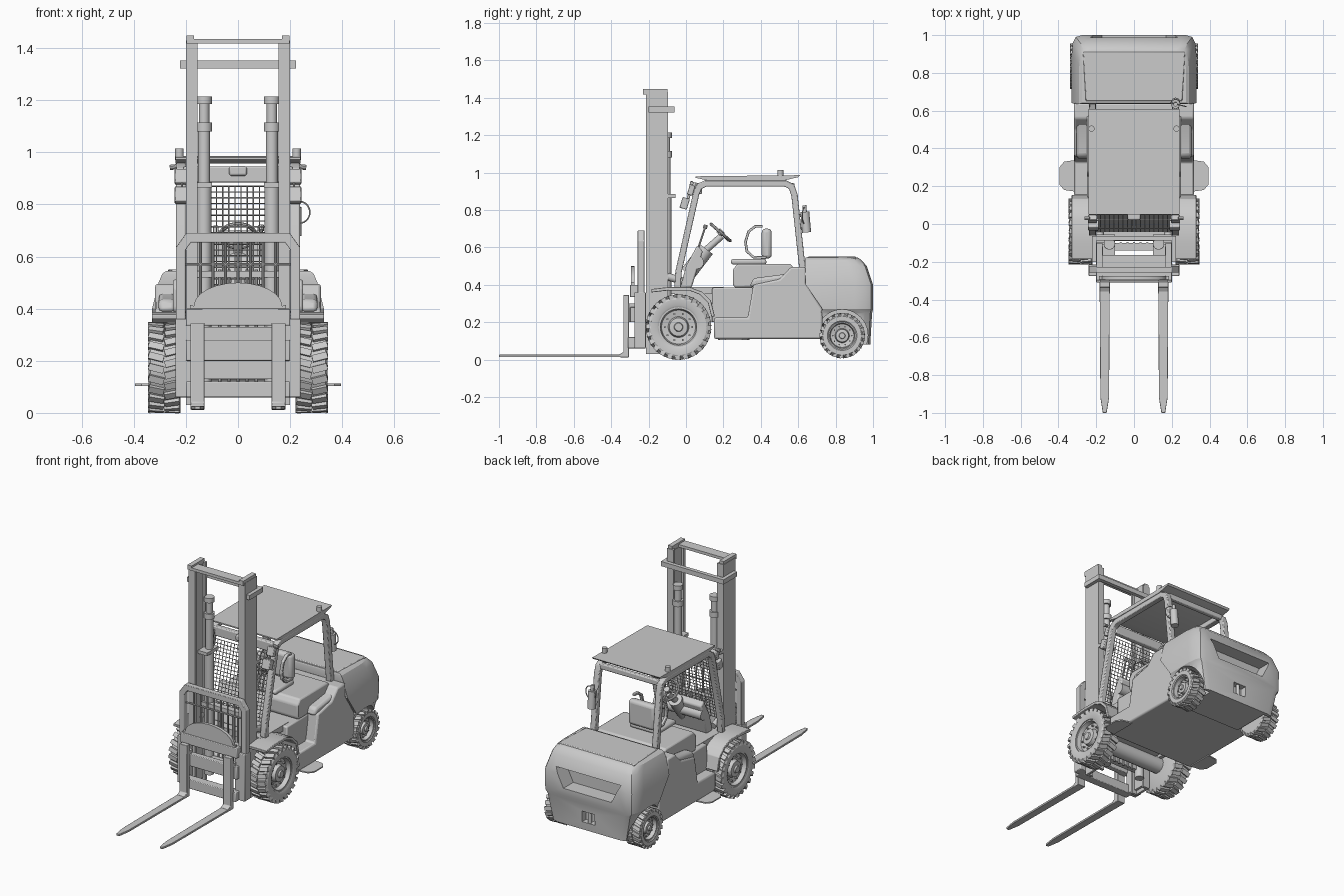
import bpy, bmesh, math
from mathutils import Vector, Matrix

if "Cube" in bpy.data.objects:
    bpy.data.objects.remove(bpy.data.objects["Cube"])

def finish(name, bm, bev=0, mir=False, seg=2):
    bmesh.ops.remove_doubles(bm, verts=bm.verts, dist=1e-5)
    bmesh.ops.recalc_face_normals(bm, faces=bm.faces)
    me = bpy.data.meshes.new(name)
    bm.to_mesh(me)
    bm.free()
    ob = bpy.data.objects.new(name, me)
    bpy.context.collection.objects.link(ob)
    if bev:
        m = ob.modifiers.new("Bevel", 'BEVEL')
        m.width, m.segments, m.limit_method = bev, seg, 'ANGLE'
    if mir:
        ob.modifiers.new("Mirror", 'MIRROR')
    return ob

def add_box(bm, x0, x1, y0, y1, z0, z1, rot=Matrix()):
    c = Vector(((x0+x1)/2, (y0+y1)/2, (z0+z1)/2))
    s = Matrix.Diagonal((x1-x0, y1-y0, z1-z0, 1))
    bmesh.ops.create_cube(bm, size=1, matrix=rot @ Matrix.Translation(c) @ s)

def box(name, *d, bev=0, mir=False, seg=2):
    bm = bmesh.new()
    add_box(bm, *d)
    return finish(name, bm, bev, mir, seg)

def add_rings(bm, rings, closed=False):
    vs = [[bm.verts.new(p) for p in r] for r in rings]
    n = len(vs[0])
    for a, b in zip(vs, vs[1:] + vs[:1] if closed else vs[1:]):
        for i in range(n):
            bm.faces.new((a[i], a[(i+1) % n], b[(i+1) % n], b[i]))
    if not closed:
        bm.faces.new(vs[0])
        bm.faces.new(vs[-1])

def prism(name, pts, axis, a, b, bev=0, mir=False):
    """Extrude a 2D outline along x (pts are y,z), y (x,z) or z (x,y)."""
    put = {'x': lambda p, t: (t, *p), 'y': lambda p, t: (p[0], t, p[1]), 'z': lambda p, t: (*p, t)}[axis]
    bm = bmesh.new()
    add_rings(bm, [[put(p, t) for p in pts] for t in (a, b)])
    return finish(name, bm, bev, mir)

def strip(pts, t):
    """Outline of thickness t around an open 2D path."""
    P = [Vector(p) for p in pts]
    l, r = [], []
    for i, p in enumerate(P):
        d0 = (p - P[max(i-1, 0)]).normalized() if i else (P[1]-p).normalized()
        d1 = (P[i+1]-p).normalized() if i < len(P)-1 else d0
        d = (d0+d1).normalized()
        n = Vector((-d.y, d.x)) * t/2 / max(d.dot(d0), .4)
        l.append(p+n)
        r.append(p-n)
    return [tuple(v) for v in l + r[::-1]]

def add_cyl(bm, p0, p1, r, n=20, r2=None):
    p0, p1 = Vector(p0), Vector(p1)
    d = p1-p0
    m = Matrix.Translation((p0+p1)/2) @ d.to_track_quat('Z', 'Y').to_matrix().to_4x4()
    bmesh.ops.create_cone(bm, cap_ends=True, segments=n, radius1=r, radius2=r if r2 is None else r2,
                          depth=d.length, matrix=m)

def cyls(name, items, mir=False, n=20):
    bm = bmesh.new()
    for it in items:
        add_cyl(bm, it[0], it[1], it[2], n)
    return finish(name, bm, 0, mir)

def torus(name, c, R, r, normal, mir=False):
    bm = bmesh.new()
    q = Vector(normal).to_track_quat('Z', 'Y')
    tau = math.tau
    add_rings(bm, [[Vector(c) + q @ Vector(((R+r*math.cos(tau*j/8))*math.cos(tau*i/28),
              (R+r*math.cos(tau*j/8))*math.sin(tau*i/28), r*math.sin(tau*j/8))) for j in range(8)]
              for i in range(28)], closed=True)
    return finish(name, bm, 0, mir)

def wheel(name, c, R, w, lugs):
    prof = [(-.5, .3), (-.5, .85), (-.44, .93), (.44, .93), (.5, .86), (.5, .66), (.46, .61), (.42, .61),
            (.42, .56), (.2, .52), (.15, .32), (.36, .28), (.38, .14), (.46, .12)]
    bm = bmesh.new()
    add_rings(bm, [[Vector(c) + Vector((x*w, r*R*math.cos(math.tau*i/48), r*R*math.sin(math.tau*i/48)))
                    for i in range(48)] for x, r in prof])
    T = Matrix.Translation(c)
    for i in range(lugs):                                  # staggered tread blocks
        for s in (-1, 1):
            rot = T @ Matrix.Rotation(math.tau*(i + s*.25)/lugs, 4, 'X')
            h = math.pi*R/lugs*.58
            skew = Matrix.Translation((0, 0, R*.9)) @ Matrix.Rotation(s*.25, 4, 'Z')
            a, b = sorted((s*.02*w, s*.505*w))
            add_box(bm, a, b, -h, h, -.05*R, .1*R, rot @ skew)
    for i in range(10):                                    # wheel bolts
        a = math.tau*i/10
        p = Vector(c) + Vector((.15*w, .42*R*math.cos(a), .42*R*math.sin(a)))
        add_cyl(bm, p, p + Vector((.14*w, 0, 0)), .035*R, 6)
    return finish(name, bm, 0, True)

# Wheels and axles
wheel("front_wheels", (.283, -.04, .174), .174, .122, 24)
wheel("rear_wheels", (.283, .835, .128), .12, .11, 20)
cyls("axles", [((-.24, -.04, .174), (.24, -.04, .174), .05), ((-.25, .835, .128), (.25, .835, .128), .03)])

# Counterweight: stacked outlines with wheel arches and rear recess cut out
bm = bmesh.new()
rings = []
for z, w, yf, yb in [(.08, .28, .72, .985), (.25, .315, .72, .995), (.27, .328, .73, 1), (.4, .33, .64, 1),
                     (.5, .305, .635, .967), (.535, .29, .635, .935), (.545, .275, .64, .92)]:
    half = [(w, yf), (w, yb-.1), (w-.006, yb-.04), (w-.022, yb-.01), (w-.055, yb)]
    rings.append([(x, y, z) for x, y in half] + [(-x, y, z) for x, y in half[::-1]])
add_rings(bm, rings)
weight = finish("counterweight", bm)
arch = cyls("arch_cutter", [((s*.21, .835, .13), (s*.5, .835, .13), .137) for s in (-1, 1)], n=40)
recess = prism("recess_cutter", [(-.23, .435), (.23, .435), (.17, .315), (-.17, .315)], 'y', .9, 1.1)
hitch = box("hitch_cutter", -.045, .045, .95, 1.1, .13, .2)
bpy.context.view_layer.objects.active = weight
for cut in (arch, recess, hitch):
    m = weight.modifiers.new("Cut", 'BOOLEAN')
    m.operation, m.object, m.solver = 'DIFFERENCE', cut, 'EXACT'
    bpy.ops.object.modifier_apply(modifier=m.name)
    bpy.data.objects.remove(cut)
cyls("tow_pin", [((0, .972, .11), (0, .972, .225), .012)])
box("engine_cover_seam", -.18, .18, .768, .774, .54, .548)
prism("engine_cover", [(-.255, .65), (.255, .65), (.27, .91), (-.27, .91)], 'z', .535, .55, .005)

# Chassis, entry notch and floor
prism("body_sides", [(.15, .11), (.73, .11), (.73, .27), (.64, .41), (.64, .495), (.56, .495), (.5, .43),
                     (.36, .4), (.33, .225), (.15, .225)], 'x', -.318, .318, .01)
box("entry_wall", -.25, .25, .14, .36, .2, .385, bev=.008)
box("floor", -.22, .22, -.08, .2, .35, .388)
box("front_frame", -.17, .17, -.06, .16, .2, .36)
prism("step", [(.3, .17), (.37, .18), (.395, .21), (.395, .3), (.37, .33), (.3, .34)], 'z', .104, .112, 0, True)
fender = [(-.185, .368), (-.1, .378), (.02, .378), (.08, .355), (.125, .31), (.145, .23)]
prism("front_fenders", strip(fender, .018), 'x', .2, .33, .003, True)
prism("fender_inner_walls", [(-.06, .385), (.07, .385), (.14, .3), (.15, .2), (-.06, .2)], 'x', .19, .215, 0, True)

# Seat hood and seat
prism("seat_hood", [(.25, .4), (.25, .48), (.275, .512), (.56, .512), (.575, .49), (.575, .39), (.26, .385)],
      'x', -.25, .25, .02)
prism("hood_shoulders", [(.34, .39), (.36, .435), (.55, .46), (.635, .5), (.635, .38)], 'x', .24, .305, .015, True)
box("seat_cushion", -.1, .1, .24, .43, .508, .538, bev=.012)
box("seat_back", -.095, .095, .405, .458, .54, .7, bev=.02, seg=3)
hoop = [(.43, .545), (.36, .548), (.325, .58), (.318, .63), (.335, .685), (.37, .712), (.41, .712)]
prism("seat_side_hoops", strip(hoop, .014), 'x', .075, .095, .003, True)

# Steering column, wheel and levers
cyls("steering_column", [((0, .01, .46), (0, .11, .59), .042), ((0, .1, .58), (0, .19, .66), .018)])
cyls("dash_tube", [((-.17, .06, .52), (.17, .06, .52), .035)])
prism("dash_cowl", [(-.03, .385), (.03, .385), (.09, .58), (.06, .61), (.0, .5)], 'x', -.17, .17, .008)
torus("steering_wheel", (0, .185, .68), .068, .008, (0, .65, .75))
cyls("steering_spokes", [((-.065, .185, .68), (.065, .185, .68), .007), ((0, .185, .68), (0, .23, .635), .007),
                         ((0, .175, .67), (0, .195, .69), .018)], n=10)
cyls("levers", [((x, .06, .58), (x, .1, .7), .005) for x in (.09, .12, .15)]
     + [((x, .1, .7), (x, .107, .72), .011) for x in (.09, .12, .15)], n=10)

# Overhead guard
frame = [(-.045, .385), (-.04, .47), (.055, .89), (.07, .925), (.105, .942), (.53, .942), (.565, .925),
         (.58, .88), (.622, .49)]
prism("guard_frame", strip(frame, .034), 'x', .2, .238, .005, True)
prism("roof", [(.05, .972), (.12, .957), (.52, .957), (.6, .975), (.61, .986), (.05, .98)], 'x', -.24, .24)
box("guard_front_bar", -.21, .21, .05, .085, .885, .945, bev=.006)
box("guard_rear_bar", -.21, .21, .55, .58, .91, .945, bev=.006)
box("guard_dome_light", -.034, .034, .02, .06, .91, .947, bev=.008)
cyls("roof_knobs", [((.225, .505, .97), (.225, .505, 1.015), .016)], True)
tilt = Matrix.Translation((.215, -.005, .835)) @ Matrix.Rotation(-.3, 4, 'X')
bm = bmesh.new()
add_box(bm, -.028, .028, -.022, .018, -.03, .03, tilt)
add_box(bm, -.02, .028, -.005, .025, .05, .105, tilt)
add_box(bm, -.004, .004, .0, .015, .02, .06, tilt)
finish("head_lights", bm, .005, True)
cyls("side_markers", [((.235, .03, .945), (.262, .03, .942), .01)], True, 10)

# Protective wire mesh behind the mast
bm = bmesh.new()
a, b = Vector((-.04, .47)), Vector((.05, .87))
for i in range(18):
    x = -.2 + .4*i/17
    add_cyl(bm, (x, *a), (x, *b), .0025, 4)
for i in range(19):
    p = a.lerp(b, i/18)
    add_cyl(bm, (-.2, *p), (.2, *p), .0025, 4)
finish("wire_screen", bm)

# Extinguisher bottle on the right rear pillar
cyls("extinguisher", [((.22, .645, .68), (.22, .635, .79), .024), ((.22, .635, .79), (.22, .633, .825), .011),
                      ((.22, .6, .7), (.22, .645, .7), .008), ((.22, .6, .77), (.22, .64, .77), .008)])
torus("extinguisher_hose", (.235, .632, .77), .042, .003, (.25, 1, 0))

# Mast: channel rails, crossbars and lift cylinders
chan = [(.155, -.215), (.2, -.215), (.2, -.095), (.155, -.095), (.155, -.112), (.185, -.112), (.185, -.198), (.155, -.198)]
prism("mast_rails", chan, 'z', .03, 1.43, 0, True)
box("inner_rails", .165, .18, -.19, -.12, .05, 1.42, mir=True)
box("mast_top_plate", -.19, .19, -.23, -.165, 1.418, 1.436)
box("mast_top_caps", .168, .198, -.23, -.1, 1.418, 1.448, mir=True)
prism("upper_yoke", strip([(-.21, -.2), (-.21, -.075), (.21, -.075), (.21, -.2)], .025), 'z', 1.322, 1.352)
for z0, z1 in ((.13, .2), (.28, .33), (.52, .545)):
    box("mast_crossbar", -.16, .16, -.14, -.1, z0, z1)
box("middle_bracket", .1, .2, -.17, -.055, .865, .885, mir=True)
c = lambda z0, z1, r: ((.13, -.105, z0), (.13, -.105, z1), r)
cyls("lift_cylinders", [c(.08, .87, .028), c(.87, 1.09, .023), c(1.08, 1.115, .031), c(1.11, 1.19, .02),
                        c(1.185, 1.215, .03)], True)
cyls("tilt_cylinders", [((.18, -.15, .46), (.18, -.02, .42), .02), ((.18, -.19, .475), (.18, -.1, .445), .011)], True)
cyls("hoses", [((x, -.1, .12), (x, -.1, .55), .006) for x in (-.07, -.035, .0, .035, .07)], n=8)

# Fork carriage with load backrest
rest = [(.22, .06), (.22, .63), (.19, .672), (-.19, .672), (-.22, .63), (-.22, .06)]
prism("backrest_frame", strip(rest, .036), 'y', -.258, -.222, .003)
cyls("backrest_rods", [((x*.048, -.24, .4), (x*.048, -.24, .67), .005) for x in range(-3, 4)]
     + [((-.21, -.24, .57), (.21, -.24, .57), .005)], n=8)
box("carriage_sides", .17, .24, -.275, -.215, .06, .36, bev=.004, mir=True)
box("carriage_top_bar", -.2, .2, -.3, -.255, .335, .4, bev=.004)
box("carriage_middle_bar", -.2, .2, -.3, -.265, .2, .28, bev=.004)
box("carriage_lower_bar", -.2, .2, -.31, -.255, .06, .12, bev=.004)
arc = [(.17*math.cos(t), .41 + .09*math.sin(t)) for t in [math.pi*i/12 for i in range(13)]]
prism("arched_plate", [(-.185, .34), (.185, .34), (.185, .415)] + arc + [(-.185, .415)], 'y', -.295, -.275)
prism("fork_blades", [(.182, -.31), (.128, -.31), (.132, -.92), (.145, -1), (.165, -1), (.178, -.92)],
      'z', .013, .026, .002, True)
prism("fork_shanks", [(-.35, .012), (-.305, .012), (-.305, .345), (-.335, .345), (-.335, .04), (-.36, .026)],
      'x', .128, .182, .003, True)
box("fork_hooks", .13, .18, -.312, -.27, .2, .3, mir=True)

# Smooth curved surfaces, keep edges crisp
for ob in bpy.data.objects:
    ob.select_set(ob.type == 'MESH')
bpy.context.view_layer.objects.active = weight
bpy.ops.object.shade_smooth_by_angle(angle=math.radians(30))
